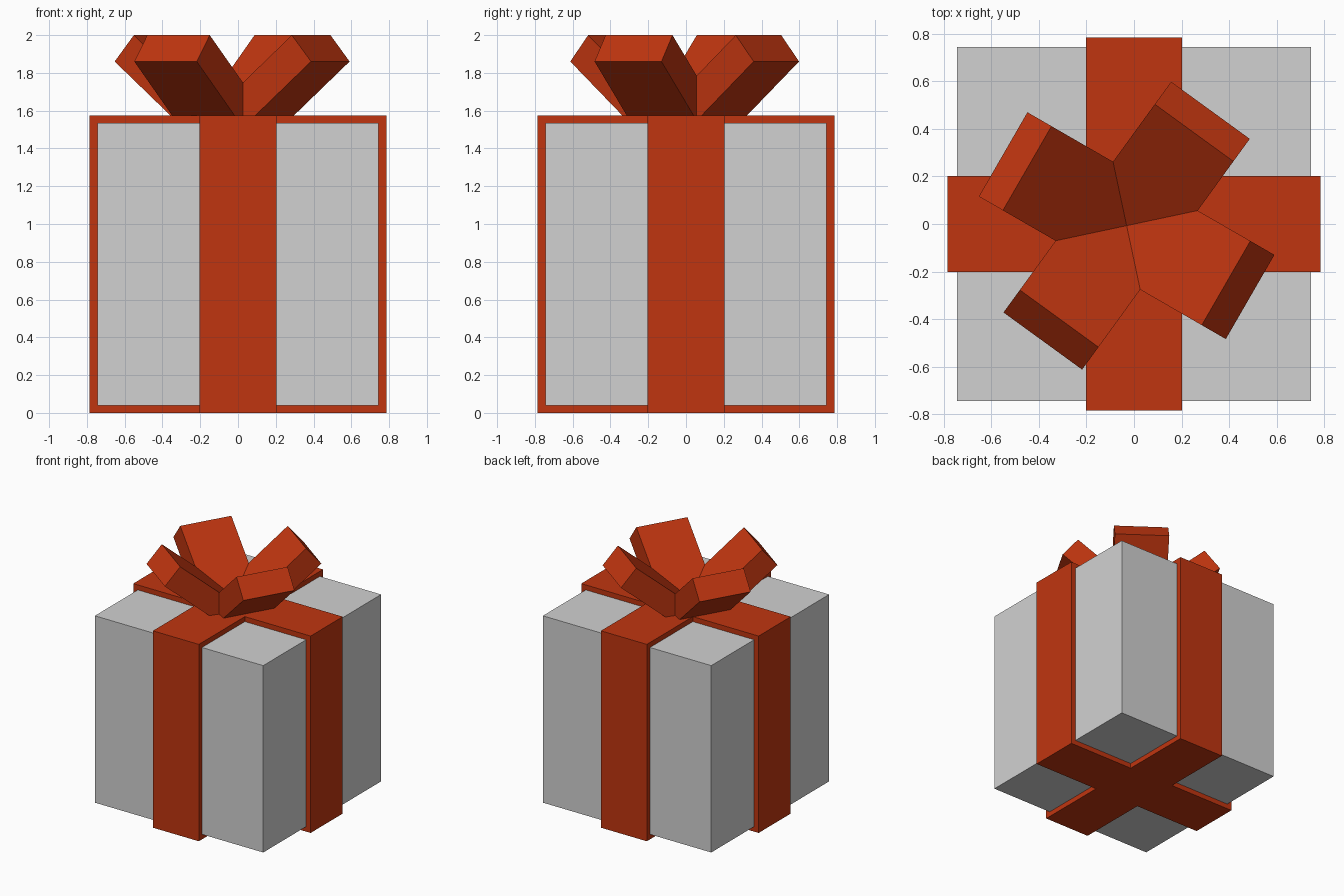
import bpy, bmesh, math
from mathutils import Matrix, Vector

if "Cube" in bpy.data.objects:
    bpy.data.objects.remove(bpy.data.objects["Cube"])


def material(name, rgb):
    m = bpy.data.materials.new(name)
    m.diffuse_color = (*rgb, 1)
    m.use_nodes = True
    m.node_tree.nodes["Principled BSDF"].inputs["Base Color"].default_value = m.diffuse_color
    return m


GREY = material("light grey paper", (0.64, 0.64, 0.64))
RED = material("orange red ribbon", (0.53, 0.036, 0.005))


def add_object(name, bm, mat):
    bmesh.ops.recalc_face_normals(bm, faces=bm.faces)
    mesh = bpy.data.meshes.new(name)
    bm.to_mesh(mesh)
    bm.free()
    mesh.materials.append(mat)
    obj = bpy.data.objects.new(name, mesh)
    bpy.context.collection.objects.link(obj)
    return obj


def block(name, size, matrix, mat):
    bm = bmesh.new()
    bmesh.ops.create_cube(bm, size=1, matrix=matrix @ Matrix.Diagonal((*size, 1)))
    return add_object(name, bm, mat)


# Wrapped box
block("gift_box", (1.49, 1.49, 1.495), Matrix.Translation((0, 0, 0.7875)), GREY)

# Crossed ribbon: a plus-shaped outline extruded over the full height
W, R, TOP = 0.203, 0.785, 1.575
bm = bmesh.new()
outline = []
for i in range(4):
    turn = Matrix.Rotation(math.radians(90 * i), 3, 'Z')
    outline += [turn @ Vector(p) for p in ((R, -W, 0), (R, W, 0), (W, W, 0))]
face = bm.faces.new([bm.verts.new(p) for p in outline])
ext = bmesh.ops.extrude_face_region(bm, geom=[face])
bmesh.ops.translate(bm, vec=(0, 0, TOP),
                    verts=[v for v in ext["geom"] if isinstance(v, bmesh.types.BMVert)])
add_object("ribbon_cross", bm, RED)

# Bow: four tilted blocks leaning outwards from a shared centre
LENGTH, WIDTH, THICK = 0.63, 0.409, 0.182
TILT = math.radians(40)
for i, angle in enumerate((-30, 54, 150, 234)):
    # the outer end face runs between its low edge and the top edge at z = 2
    end_u, end_z = 0.5415, 1.93
    u = end_u - LENGTH / 2 * math.cos(TILT)
    z = end_z - LENGTH / 2 * math.sin(TILT)
    m = (Matrix.Translation((-0.031, -0.007, 0))
         @ Matrix.Rotation(math.radians(angle), 4, 'Z')
         @ Matrix.Translation((u, 0, z))
         @ Matrix.Rotation(-TILT, 4, 'Y'))
    block(f"bow_loop_{i + 1}", (LENGTH, WIDTH, THICK), m, RED)
